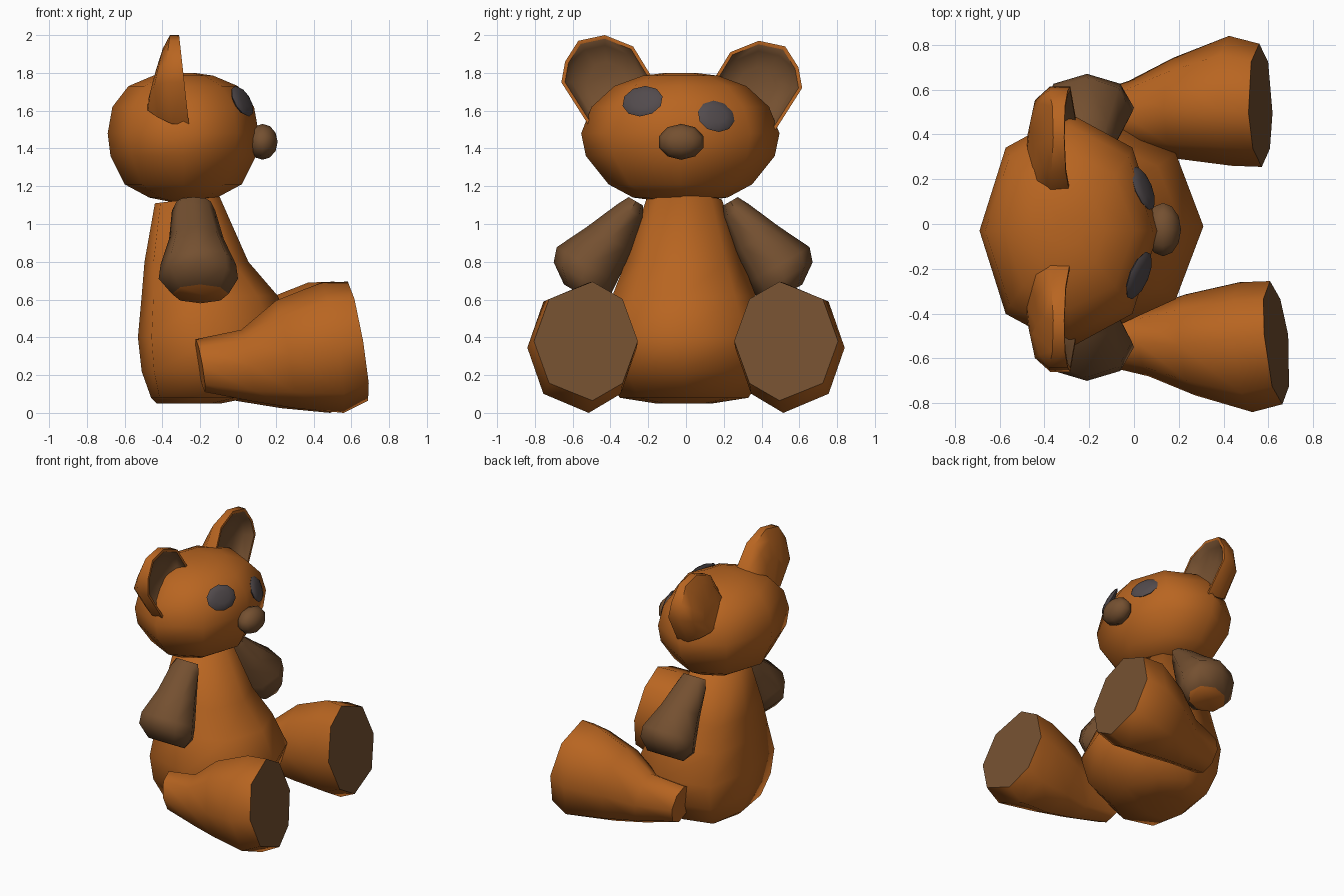
import bpy, bmesh, math
from mathutils import Vector, Matrix

if "Cube" in bpy.data.objects:
    bpy.data.objects.remove(bpy.data.objects["Cube"])


def material(name, rgb):
    m = bpy.data.materials.new(name)
    m.diffuse_color = (*rgb, 1)
    m.use_nodes = True
    m.node_tree.nodes["Principled BSDF"].inputs["Base Color"].default_value = m.diffuse_color
    return m


ORANGE = material("orange fur", (0.48, 0.13, 0.015))
BROWN = material("brown pad", (0.175, 0.08, 0.03))
GREY = material("dark grey eye", (0.085, 0.07, 0.074))


def finish(name, bm, mats, angle=60):
    bmesh.ops.recalc_face_normals(bm, faces=bm.faces)
    me = bpy.data.meshes.new(name)
    bm.to_mesh(me)
    bm.free()
    for m in mats:
        me.materials.append(m)
    ob = bpy.data.objects.new(name, me)
    bpy.context.collection.objects.link(ob)
    bpy.ops.object.select_all(action='DESELECT')
    ob.select_set(True)
    bpy.context.view_layer.objects.active = ob
    bpy.ops.object.shade_smooth_by_angle(angle=math.radians(angle))
    return ob


def loft(name, rings, mats, second_from=99, angle=62):
    """Skin closed rings and cap both ends; bands from second_from on use the second material."""
    bm = bmesh.new()
    vs = [[bm.verts.new(p) for p in r] for r in rings]
    n = len(vs[0])
    bm.faces.new(vs[0])
    for i in range(len(vs) - 1):
        for j in range(n):
            k = (j + 1) % n
            f = bm.faces.new((vs[i][j], vs[i][k], vs[i + 1][k], vs[i + 1][j]))
            f.material_index = int(i >= second_from)
    f = bm.faces.new(vs[-1])
    f.material_index = int(len(vs) - 1 >= second_from)
    return finish(name, bm, mats, angle)


def octagon(c, u, v, a, b, back=1.0):
    """Eight-sided ring; back squares off the two corners on the -u side."""
    c, u, v = Vector(c), Vector(u), Vector(v)
    ring = []
    for t in range(8):
        s = back if t in (3, 5) else 1
        ring.append(c + s * (u * a * math.cos(t * math.pi / 4) + v * b * math.sin(t * math.pi / 4)))
    return ring


X, Y = (1, 0, 0), (0, 1, 0)

# Body: z, centre x, radius x, radius y (flattish back, top leans forward)
body = [(0.05, -0.26, 0.17, 0.15), (0.08, -0.2, 0.26, 0.34), (0.22, -0.13, 0.38, 0.43),
        (0.4, -0.11, 0.42, 0.46), (0.62, -0.15, 0.36, 0.38), (0.8, -0.22, 0.275, 0.31),
        (1.13, -0.27, 0.17, 0.2)]
rings = []
for z, x, a, b in body:
    ring = octagon((x, -0.01, 0), X, Y, a, b, 1.17)
    for p in ring:
        p.z = z + (0.12 * (p.x - x) if z > 1 else 0)
    rings.append(ring)
loft("body", rings, [ORANGE], angle=75)

# Head: z, radius x, radius y
head = [(1.12, 0.08, 0.1), (1.14, 0.18, 0.25), (1.21, 0.31, 0.38), (1.36, 0.385, 0.5),
        (1.48, 0.4, 0.525), (1.62, 0.375, 0.47), (1.73, 0.29, 0.35), (1.785, 0.16, 0.2),
        (1.8, 0.06, 0.08)]
loft("head", [octagon((-0.29, -0.03, z), X, Y, a, b) for z, a, b in head], [ORANGE])

# Legs with brown soles: x, y, z, radius y, radius z
leg = [(-0.2, 0.5, 0.25, 0.12, 0.14), (0.05, 0.53, 0.25, 0.15, 0.19),
       (0.25, 0.54, 0.31, 0.225, 0.285), (0.5, 0.55, 0.345, 0.29, 0.345),
       (0.635, 0.53, 0.38, 0.275, 0.315)]
for side, name, dx, yaw, toe_in in ((-1, "right_leg", 0, -0.1, 0), (1, "left_leg", -0.07, -0.02, 0.09)):
    rings = [octagon((x + dx, side * (y - toe_in * max(0, 0.5 - x)), z),
                     (yaw, 1, 0), (-0.17, 0, 1), a, b) for x, y, z, a, b in leg]
    for ring in rings[3:]:
        for j in (2, 6):
            ring[j].y -= side * 0.035
    loft(name, rings, [ORANGE, BROWN], 4)

# Arms with orange paw pads: x, y, z, radius x, radius across
arm = [(-0.235, 0.235, 1.12, 0.09, 0.045), (-0.235, 0.265, 1.07, 0.115, 0.075),
       (-0.22, 0.375, 0.92, 0.145, 0.135), (-0.21, 0.495, 0.785, 0.2, 0.185),
       (-0.21, 0.52, 0.71, 0.21, 0.175), (-0.2, 0.53, 0.63, 0.15, 0.1)]
for side, name, shift in ((-1, "right_arm", -0.03), (1, "left_arm", 0)):
    rings = [octagon((x, side * y + shift, z), X, (0, side * 0.86, 0.5), a, b)
             for x, y, z, a, b in arm]
    loft(name, rings, [BROWN, ORANGE], 5)

# Cupped ears with brown lining: outline y, z
outline = [(-0.52, 1.53), (-0.66, 1.75), (-0.64, 1.86), (-0.57, 1.97), (-0.43, 2.0),
           (-0.28, 1.94), (-0.17, 1.76), (-0.33, 1.62)]
# scale, pivot y, pivot z, share of the ear thickness (thicker towards the base), thickness limit
shells = [(0.45, -0.36, 1.66, 1, 0.21), (0.78, -0.38, 1.68, 0.93, 0.16), (1, 0, 0, 0.65, 0.09),
          (1, 0, 0, 0, 0), (0.92, -0.42, 1.76, 0, 0), (0.78, -0.42, 1.75, 0.4, 0.06),
          (0.45, -0.41, 1.74, 0.55, 0.09)]
for side, name, dy, dz in ((-1, "right_ear", 0, 0), (1, "left_ear", -0.045, -0.03)):
    rings = []
    for s, py, pz, share, limit in shells:
        ring = []
        for y, z in outline:
            yy, zz = py + (y - py) * s, pz + (z - pz) * s
            depth = min(limit, share * (0.075 + 0.37 * (2.0 - zz)))
            ring.append((-0.26 - 0.11 * (zz - 1.53) - depth, -side * yy + dy, zz + dz))
        rings.append(ring)
    loft(name, rings, [ORANGE, BROWN], 4, 55)


# Eyes and nose: flattened balls turned to face along a normal
def ball(name, centre, normal, radii, mat):
    bm = bmesh.new()
    bmesh.ops.create_uvsphere(bm, u_segments=10, v_segments=6, radius=1)
    n = Vector(normal).normalized()
    u = Vector((0, 0, 1)).cross(n).normalized()
    v = n.cross(u)
    m = Matrix((u, v, n)).transposed().to_4x4()
    bm.transform(Matrix.Translation(centre) @ m @ Matrix.Diagonal((*radii, 1)))
    finish(name, bm, [mat])


ball("right_eye", (0.022, -0.23, 1.65), (0.85, -0.35, 0.45), (0.115, 0.09, 0.022), GREY)
ball("left_eye", (0.04, 0.16, 1.57), (0.88, 0.36, 0.4), (0.105, 0.09, 0.022), GREY)
ball("nose", (0.13, -0.025, 1.435), (1, 0, 0), (0.125, 0.095, 0.08), BROWN)
